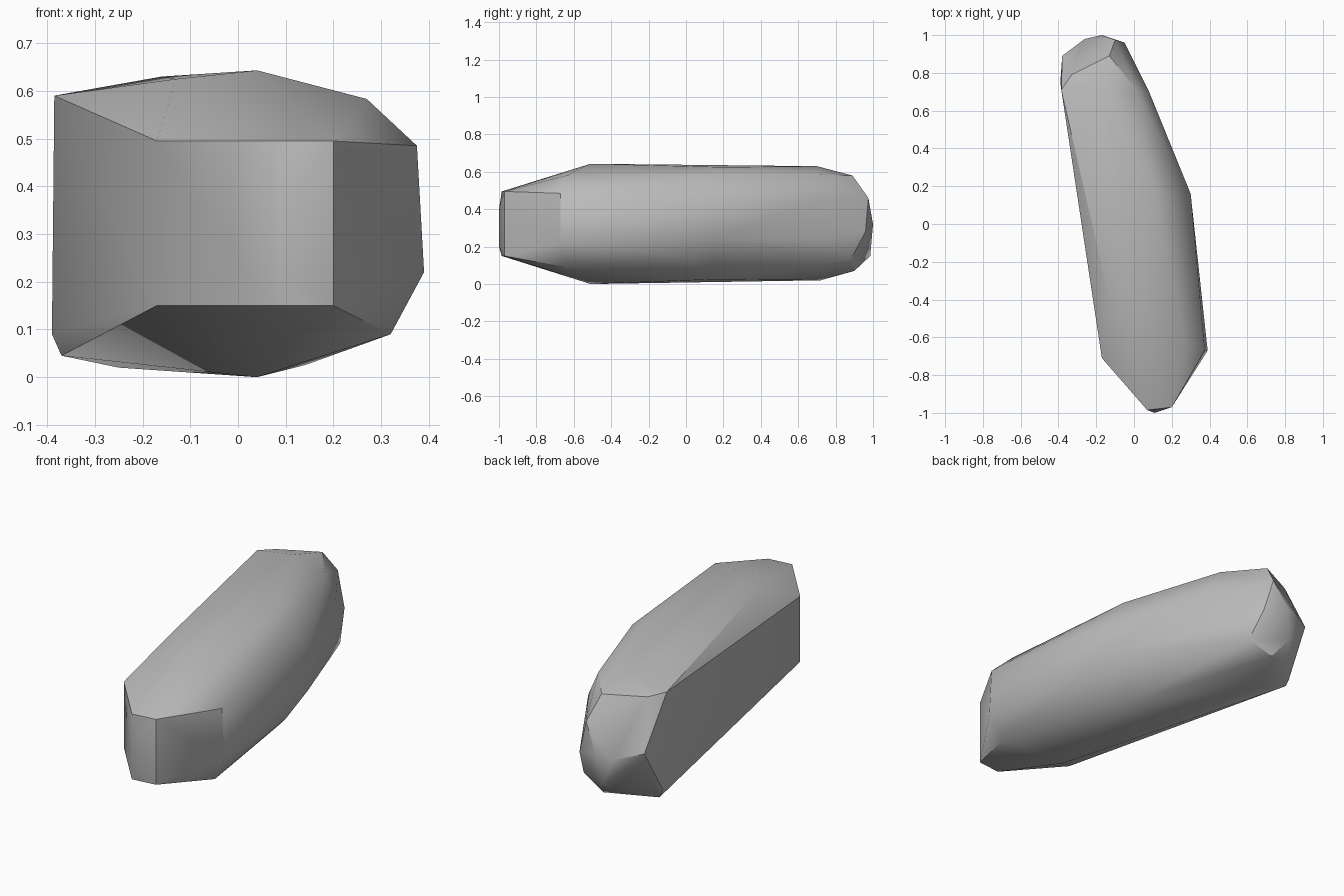
import bpy, bmesh, math

cube = bpy.data.objects.get("Cube")
if cube:
    bpy.data.objects.remove(cube, do_unlink=True)

stone = bpy.data.materials.new("stone grey")
stone.use_nodes = True
stone.diffuse_color = (0.5, 0.5, 0.5, 1)
stone.node_tree.nodes["Principled BSDF"].inputs["Base Color"].default_value = stone.diffuse_color

# Upright edges of the chiselled front end: x, y, lower z, upper z
front_edges = [(-.17, -.71, .15, .495), (.07, -.985, .15, .495),
               (.2, -.97, .15, .495), (.11, -1, .2, .4)]

# Widest part near the front
shoulder = [(.375, -.67, .485), (.39, -.67, .22), (.32, -.65, .09), (.27, -.63, .583),
            (.04, -.51, .643), (.04, -.51, 0), (-.13, -.4, .625)]

# Bend halfway along the bulging side
middle = [(.2, .16, .58), (.3, .16, .42), (.295, .16, .24), (.27, .02, .145),
          (.14, .15, .025), (.1, .2, .625)]

# Tapering part before the back end
rear = [(.08, .7, .45), (.07, .7, .24), (.02, .7, .585), (-.16, .7, .63), (-.25, .72, .02),
        (-.385, .71, .59), (-.37, .75, .045), (-.39, .75, .09), (-.33, .79, .58)]

# Rounded back end
tip = [(-.13, .89, .58), (-.02, .88, .13), (-.15, .9, .07), (-.05, .96, .28), (-.1, .975, .46),
       (-.17, 1, .32), (-.26, .98, .3), (-.2, .985, .15), (-.38, .89, .33)]

points = shoulder + middle + rear + tip
for x, y, low, high in front_edges:
    points += [(x, y, low), (x, y, high)]

# Wrap the stations in one faceted skin
bm = bmesh.new()
for p in points:
    bm.verts.new(p)
bmesh.ops.convex_hull(bm, input=bm.verts[:])
bmesh.ops.delete(bm, geom=[v for v in bm.verts if not v.link_faces], context='VERTS')
bmesh.ops.dissolve_limit(bm, angle_limit=math.radians(1), verts=bm.verts[:], edges=bm.edges[:])
bmesh.ops.recalc_face_normals(bm, faces=bm.faces[:])

mesh = bpy.data.meshes.new("boulder")
bm.to_mesh(mesh)
bm.free()
mesh.materials.append(stone)
boulder = bpy.data.objects.new("boulder", mesh)
bpy.context.collection.objects.link(boulder)

# Soft facets with crisp corners
bpy.ops.object.select_all(action='DESELECT')
boulder.select_set(True)
bpy.context.view_layer.objects.active = boulder
bpy.ops.object.shade_smooth_by_angle(angle=math.radians(35))
